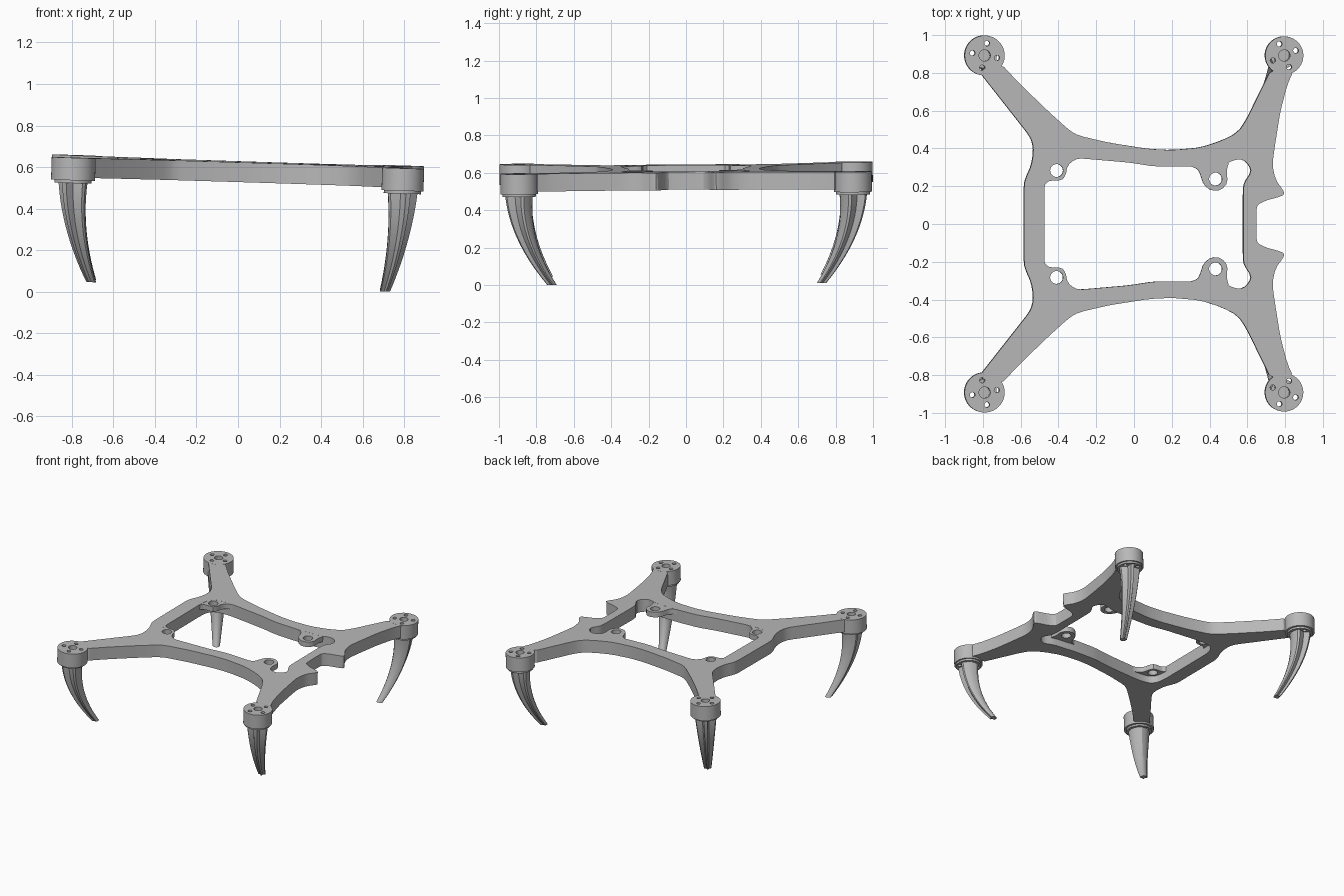
import bpy
import bmesh
import math
from mathutils import Matrix, Vector

default_cube = bpy.data.objects.get("Cube")
if default_cube:
    bpy.data.objects.remove(default_cube, do_unlink=True)

# Single flat colour
grey = bpy.data.materials.new("plain_grey")
grey.use_nodes = True
grey.diffuse_color = (0.48, 0.48, 0.48, 1)
grey.node_tree.nodes["Principled BSDF"].inputs["Base Color"].default_value = grey.diffuse_color

parts = []


def finish(obj):
    """Give an object its material and smooth shading with sharp edges."""
    obj.data.materials.clear()
    obj.data.materials.append(grey)
    bpy.ops.object.select_all(action="DESELECT")
    obj.select_set(True)
    bpy.context.view_layer.objects.active = obj
    bpy.ops.object.shade_smooth_by_angle(angle=math.radians(30))
    parts.append(obj)


def circle(x, y, radius, sides=32):
    steps = [math.tau * i / sides for i in range(sides)]
    return [(x + radius * math.cos(a), y + radius * math.sin(a)) for a in steps]


def soften(loop, reach=0.025):
    """Cut each corner of a closed loop by a limited distance."""
    points = [Vector(p) for p in loop]
    result = []
    for i, here in enumerate(points):
        for other in (points[i - 1], points[(i + 1) % len(points)]):
            step = other - here
            cut = min(step.length / 4, reach)
            result.append(here + step.normalized() * cut)
    return result


def plate(name, loops, top, bottom):
    """Extrude a flat outline; inner loops become holes."""
    curve = bpy.data.curves.new(name + "_outline", "CURVE")
    curve.dimensions = "2D"
    curve.fill_mode = "BOTH"
    curve.extrude = (top - bottom) / 2
    for loop in loops:
        spline = curve.splines.new("POLY")
        spline.points.add(len(loop) - 1)
        for point, (x, y) in zip(spline.points, loop):
            point.co = (x, y, 0, 1)
        spline.use_cyclic_u = True
    source = bpy.data.objects.new(name + "_source", curve)
    bpy.context.collection.objects.link(source)
    bpy.context.view_layer.update()
    graph = bpy.context.evaluated_depsgraph_get()
    mesh = bpy.data.meshes.new_from_object(source.evaluated_get(graph))
    bpy.data.objects.remove(source, do_unlink=True)
    bm = bmesh.new()
    bm.from_mesh(mesh)
    bmesh.ops.remove_doubles(bm, verts=bm.verts, dist=0.0001)
    bmesh.ops.translate(bm, verts=bm.verts, vec=(0, 0, (top + bottom) / 2))
    bmesh.ops.recalc_face_normals(bm, faces=bm.faces)
    bm.to_mesh(mesh)
    bm.free()
    obj = bpy.data.objects.new(name, mesh)
    bpy.context.collection.objects.link(obj)
    finish(obj)


def mirrored(half):
    return half + [(x, -y) for x, y in reversed(half)]


# Frame: outer edge with four arms and two prongs, and the open centre
outer_half = [
    (-.582, .21), (-.57, .25), (-.543, .31), (-.532, .38), (-.537, .43), (-.555, .47),
    (-.824, .812), (-.706, .85), (-.606, .743), (-.447, .59), (-.341, .495),
    (-.294, .468), (-.13, .43), (.08, .397), (.2, .391), (.35, .404), (.463, .44),
    (.55, .484), (.595, .55), (.728, .822), (.846, .813), (.812, .738), (.775, .595),
    (.743, .394), (.733, .315), (.749, .235), (.79, .18), (.798, .155),
    (.759, .14), (.696, .124), (.653, .1), (.648, .07)]
inner_half = [
    (-.473, .22), (-.465, .29), (-.43, .335), (-.36, .348), (-.278, .347),
    (-.024, .325), (.11, .304), (.294, .304), (.49, .32), (.537, .341), (.579, .341),
    (.611, .31), (.622, .275), (.585, .22), (.579, .18)]
plate("frame", [soften(mirrored(outer_half)), soften(mirrored(inner_half))], 0, -.095)

# Thin mounting tabs with screw holes
corner_tab = [(-.48, .2), (-.47, .21), (-.45, .23), (-.384, .23), (-.362, .257),
              (-.352, .31), (-.315, .341), (-.27, .349), (-.36, .37), (-.44, .36), (-.49, .29)]
side_tab = [(.28, .31), (.336, .294), (.352, .262), (.368, .209), (.41, .175),
            (.463, .18), (.497, .22), (.49, .28), (.505, .335), (.42, .34)]
for side, sign in (("back", 1), ("front", -1)):
    for label, tab, (hx, hy) in (("right", corner_tab, (-.41, .283)),
                                 ("left", side_tab, (.432, .238))):
        outline = [(x, sign * y) for x, y in soften(tab)]
        plate(f"{side}_{label}_tab", [outline, circle(hx, sign * hy, .034)], -.0005, -.04)


def leg(name, cx, cy, angle):
    """Tapered, inward-curving leg with an outer rib and side grooves."""
    half = [(.076, .012), (.034, .024), (.02, .07), (.004, .076),
            (-.03, .064), (-.055, .042), (-.072, .014)]
    section = half + [(u, -v) for u, v in reversed(half)]
    out = Vector((math.cos(angle), math.sin(angle)))
    across = Vector((-out.y, out.x))
    bm = bmesh.new()
    rings = []
    steps = 16
    for i in range(steps + 1):
        t = i / steps
        size = 1 - .66 * t
        ring = []
        for u, v in section:
            p = Vector((cx, cy)) + out * (u * size - .185 * t * t) + across * v * size
            ring.append(bm.verts.new((p.x, p.y, -.12 - .477 * t)))
        rings.append(ring)
    count = len(section)
    for a, b in zip(rings, rings[1:]):
        for i in range(count):
            j = (i + 1) % count
            bm.faces.new((a[i], a[j], b[j], b[i]))
    bm.faces.new(rings[0])
    bm.faces.new(rings[-1])
    bmesh.ops.recalc_face_normals(bm, faces=bm.faces)
    mesh = bpy.data.meshes.new(name)
    bm.to_mesh(mesh)
    bm.free()
    obj = bpy.data.objects.new(name, mesh)
    bpy.context.collection.objects.link(obj)
    finish(obj)


# Motor hubs, collars below them, and legs
for label, cx, degrees, radius in (("right", -.791, 124, .106), ("left", .796, 68, .101)):
    for side, sign in (("back", 1), ("front", -1)):
        cy = sign * .892
        angle = sign * math.radians(degrees)
        holes = [circle(cx, cy, .03, 24)]
        for k in range(4):
            a = angle + math.pi * (k / 2 + .25)
            holes.append(circle(cx + .066 * math.cos(a), cy + .066 * math.sin(a), .014, 16))
        name = f"{side}_{label}"
        plate(name + "_hub", [circle(cx, cy, radius, 64)] + holes, .0005, -.108)
        plate(name + "_collar", [circle(cx, cy, .09, 64)] + holes, -.108, -.122)
        leg(name + "_leg", cx, cy, angle)

# Tilt the whole body slightly and stand it on the ground
tilt = Matrix.Rotation(.032, 4, "Y") @ Matrix.Rotation(.007, 4, "X")
for part in parts:
    part.data.transform(tilt)
lowest = min(v.co.z for part in parts for v in part.data.vertices)
for part in parts:
    part.data.transform(Matrix.Translation((0, 0, -lowest)))
